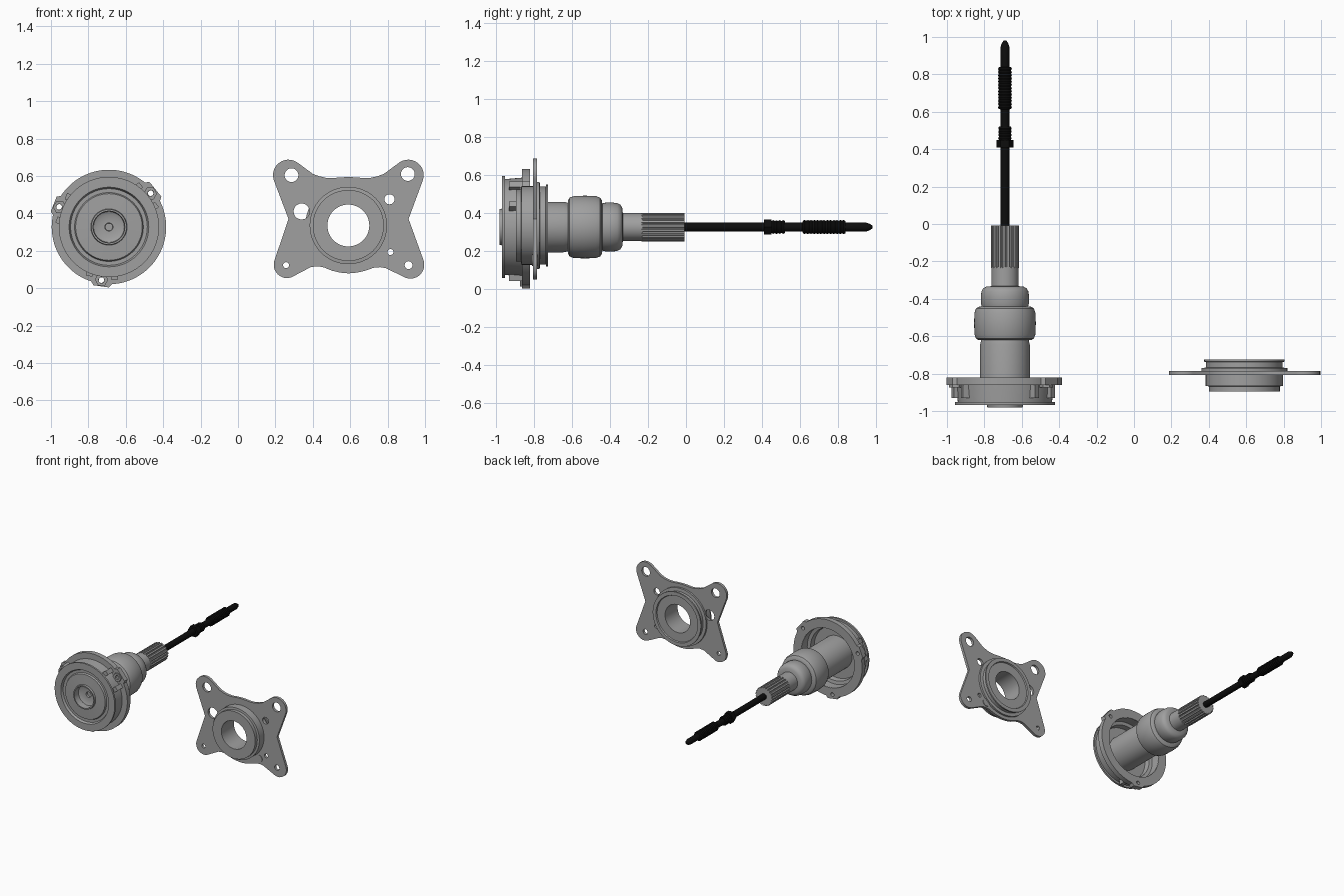
import bpy, bmesh, math
from mathutils import Matrix, Vector

if "Cube" in bpy.data.objects:
    bpy.data.objects.remove(bpy.data.objects["Cube"])

CX, CZ = -0.69, 0.327      # joint axis
PX, PZ = 0.59, 0.335       # bracket axis
TAU = 2 * math.pi


def material(name, col):
    m = bpy.data.materials.new(name)
    m.diffuse_color = (*col, 1)
    m.use_nodes = True
    m.node_tree.nodes["Principled BSDF"].inputs["Base Color"].default_value = m.diffuse_color
    return m


STEEL = material("grey steel", (0.35, 0.35, 0.35))
BLACK = material("black rod", (0.004, 0.004, 0.004))


def finish(name, bm, mat, angle=0.6):
    """Weld, fix normals, mark sharp edges and link the object."""
    bmesh.ops.remove_doubles(bm, verts=bm.verts, dist=1e-5)
    bmesh.ops.recalc_face_normals(bm, faces=bm.faces)
    for f in bm.faces:
        f.smooth = True
    for e in bm.edges:
        e.smooth = len(e.link_faces) == 2 and e.calc_face_angle(9) < angle
    me = bpy.data.meshes.new(name)
    bm.to_mesh(me)
    bm.free()
    me.materials.append(mat)
    ob = bpy.data.objects.new(name, me)
    bpy.context.collection.objects.link(ob)
    return ob


def lathe(name, profile, cx, cz, mat=STEEL, n=48, closed=False, angle=0.6):
    """Spin (radius, y) points around an axis along y."""
    bm = bmesh.new()
    rings = []
    for r, y in profile:
        if r == 0:
            rings.append([bm.verts.new((cx, y, cz))] * n)
        else:
            rings.append([bm.verts.new((cx + r * math.cos(TAU * i / n), y,
                                        cz + r * math.sin(TAU * i / n))) for i in range(n)])
    pairs = list(zip(rings, rings[1:]))
    if closed:
        pairs.append((rings[-1], rings[0]))
    for a, b in pairs:
        for i in range(n):
            j = (i + 1) % n
            vs = list(dict.fromkeys((a[i], a[j], b[j], b[i])))
            if len(vs) > 2:
                bm.faces.new(vs)
    return finish(name, bm, mat, angle)


def slab(name, loops, y0, y1, mat=STEEL, angle=0.6):
    """Extrude x/z outlines (first outer, the rest holes) from y0 to y1."""
    cu = bpy.data.curves.new(name + "_outline", 'CURVE')
    cu.dimensions = '2D'
    cu.fill_mode = 'BOTH'
    cu.extrude = abs(y1 - y0) / 2
    for loop in loops:
        sp = cu.splines.new('POLY')
        sp.points.add(len(loop) - 1)
        for p, (x, z) in zip(sp.points, loop):
            p.co = (x, z, 0, 1)
        sp.use_cyclic_u = True
    tmp = bpy.data.objects.new(name + "_outline", cu)
    bpy.context.collection.objects.link(tmp)
    dg = bpy.context.evaluated_depsgraph_get()
    me = bpy.data.meshes.new_from_object(tmp.evaluated_get(dg))
    bm = bmesh.new()
    bm.from_mesh(me)
    bpy.data.objects.remove(tmp)
    bpy.data.meshes.remove(me)
    bm.transform(Matrix.Translation((0, (y0 + y1) / 2, 0)) @ Matrix.Rotation(math.pi / 2, 4, 'X'))
    return finish(name, bm, mat, angle)


def arc(cx, cz, r, a0=0, a1=360, n=12):
    return [(cx + r * math.cos(math.radians(a0 + (a1 - a0) * i / n)),
             cz + r * math.sin(math.radians(a0 + (a1 - a0) * i / n))) for i in range(n + 1)]


def circle(cx, cz, r, n=24):
    return arc(cx, cz, r, 0, 360, n)[:-1]


def polar(radius, n):
    """Closed outline around the joint axis with radius(angle)."""
    return [(CX + radius(t) * math.cos(t), CZ + radius(t) * math.sin(t))
            for t in (TAU * i / n for i in range(n))]


# --- joint housing: hollow cup with dished front ---
lathe("housing_cup", [
    (0, -0.905), (0.02, -0.905), (0.022, -0.92), (0.06, -0.92), (0.082, -0.93), (0.085, -0.98),
    (0.094, -0.98), (0.097, -0.966), (0.178, -0.962), (0.184, -0.95), (0.205, -0.95),
    (0.213, -0.968), (0.268, -0.968), (0.268, -0.953), (0.252, -0.953), (0.26, -0.86),
    (0.262, -0.825), (0.235, -0.825), (0.235, -0.895), (0.21, -0.9), (0.205, -0.942),
    (0.12, -0.942)], CX, CZ, n=64)

# --- flange with three bolt lugs ---
LUGS = [math.radians(a) for a in (39, 158, 262)]


def flange_radius(t):
    for a in LUGS:
        d = (t - a + math.pi) % TAU - math.pi
        if abs(d) < 0.16:
            return 0.32 / math.cos(d)
    return 0.306


def at(a, r):
    return CX + r * math.cos(a), CZ + r * math.sin(a)


slab("housing_flange",
     [polar(flange_radius, 120), circle(CX, CZ, 0.236, 64)] +
     [circle(*at(a, 0.287), 0.015, 12) for a in LUGS], -0.862, -0.822)
for i, a in enumerate(LUGS):
    # hexagonal collar and the bracket joining lug to cup
    slab(f"lug_collar_{i}", [circle(*at(a, 0.284), 0.036, 6), circle(*at(a, 0.287), 0.016, 12)],
         -0.874, -0.86)
    u, v = Vector((math.cos(a), math.sin(a))), Vector((-math.sin(a), math.cos(a)))
    c = Vector((CX, CZ))
    for s in (-1, 1):
        quad = [c + u * p + v * q * s for p, q in
                ((0.24, 0.05), (0.275, 0.05), (0.275, 0.085), (0.235, 0.085))]
        slab(f"lug_rib_{i}_{s}", [[tuple(p) for p in quad]], -0.93, -0.86)

# --- joint body and swollen boot ---
lathe("joint_boot", [
    (0.133, -0.945), (0.133, -0.645), (0.127, -0.62), (0.142, -0.62), (0.155, -0.612),
    (0.163, -0.59), (0.165, -0.53), (0.163, -0.475), (0.155, -0.452), (0.142, -0.443),
    (0.124, -0.44), (0.128, -0.425), (0.129, -0.39), (0.126, -0.362), (0.117, -0.345),
    (0.1, -0.335), (0.07, -0.332)], CX, CZ)

# --- splined stub shaft ---
lathe("stub_shaft", [(0.0, -0.36), (0.073, -0.36), (0.073, -0.23), (0.0, -0.23)], CX, CZ, n=40)
slab("shaft_splines", [polar(lambda t: 0.075 if round(t / TAU * 120) % 6 < 4 else 0.067, 120)],
     -0.235, -0.008, angle=0.3)

# --- long black rod with threaded parts ---
def thread(y0, y1, r, n):
    return [(r if i % 2 else r - 0.004, y0 + (y1 - y0) * i / n) for i in range(n + 1)]


lathe("rod", [(0, -0.05), (0.024, -0.05), (0.024, 0.45)] + thread(0.45, 0.52, 0.036, 8) +
      [(0.024, 0.52), (0.024, 0.613)] + thread(0.615, 0.838, 0.037, 26) +
      [(0.024, 0.84), (0.024, 0.945), (0.018, 0.965), (0.008, 0.98), (0, 0.981)],
      CX, CZ, BLACK, 24)
lathe("rod_nut", [(0, 0.41), (0.046, 0.41), (0.046, 0.45), (0, 0.45)], CX, CZ, BLACK, 6)

# --- four-armed mounting plate ---
outline = (arc(0.91, 0.604, 0.083, -18, 122) +
           [(0.78, 0.611), (0.745, 0.598), (0.71, 0.59), (0.675, 0.588), (0.635, 0.592),
            (0.591, 0.594), (0.545, 0.592), (0.505, 0.588), (0.47, 0.59), (0.435, 0.598),
            (0.4, 0.611)] +
           arc(0.27, 0.604, 0.083, 58, 198) + [(0.27, 0.37)] +
           arc(0.262, 0.125, 0.071, 162, 290) +
           [(0.39, 0.113), (0.425, 0.117), (0.46, 0.111), (0.5, 0.094), (0.545, 0.083),
            (0.591, 0.079), (0.636, 0.083), (0.68, 0.093), (0.725, 0.109), (0.76, 0.112),
            (0.79, 0.107)] +
           arc(0.922, 0.125, 0.074, 248, 378) + [(0.912, 0.37)])
holes = [(0.286, 0.604, 0.037), (0.908, 0.61, 0.037), (0.34, 0.41, 0.043), (0.81, 0.475, 0.027),
         (0.257, 0.123, 0.016), (0.912, 0.123, 0.021), (0.815, 0.193, 0.016)]
slab("mounting_plate", [outline, circle(PX, PZ, 0.15, 48)] + [circle(*h, 20) for h in holes],
     -0.806, -0.785)
slab("plate_pin", [circle(0.752, 0.153, 0.03, 20)], -0.811, -0.78)

# --- bearing hub through the plate ---
lathe("bearing_hub", [
    (0.112, -0.895), (0.19, -0.895), (0.19, -0.868), (0.207, -0.866), (0.207, -0.787),
    (0.23, -0.787), (0.23, -0.77), (0.205, -0.768), (0.205, -0.738), (0.215, -0.736),
    (0.215, -0.725), (0.186, -0.725), (0.182, -0.735), (0.112, -0.735)],
    PX, PZ, closed=True)
